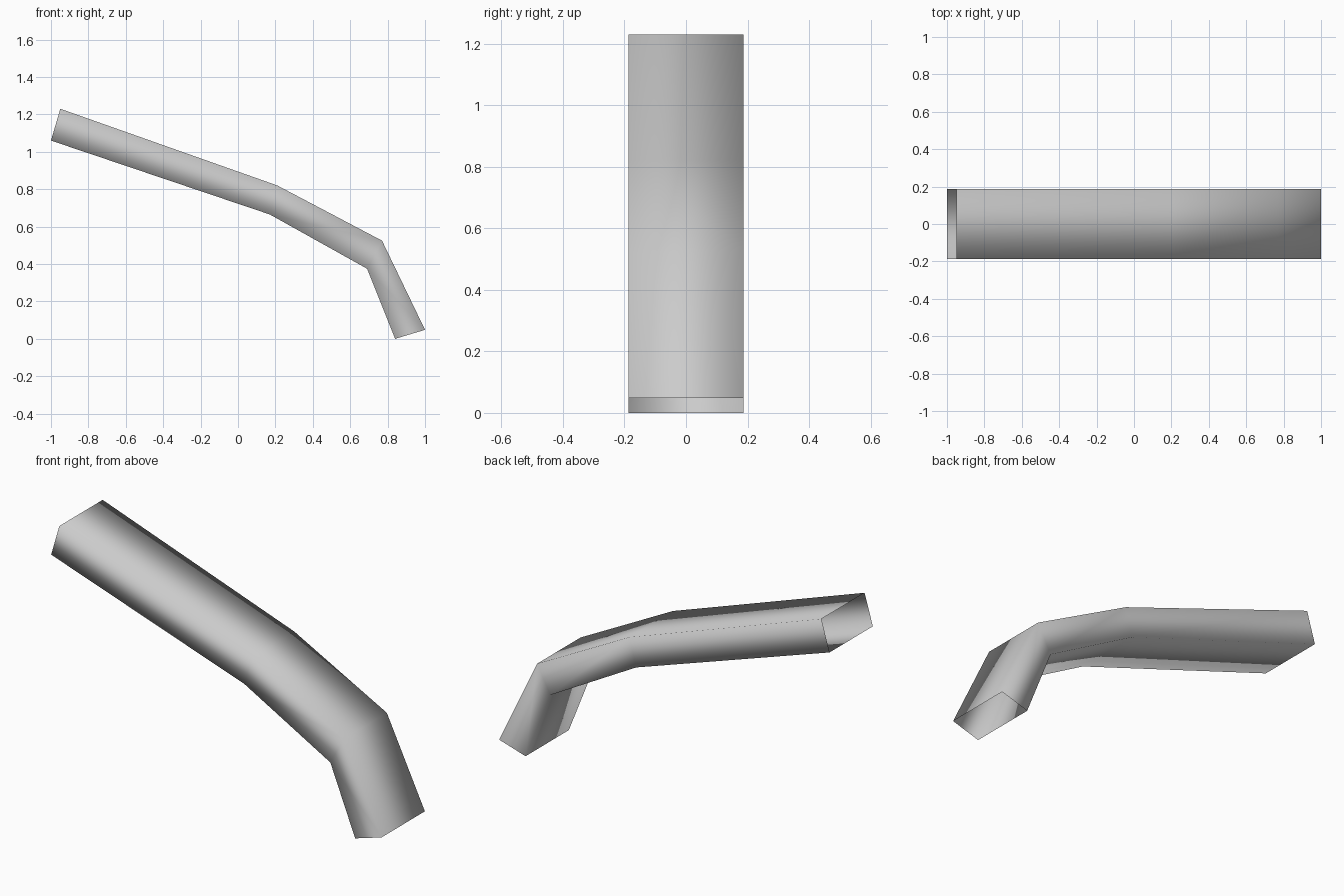
import bpy
import bmesh

cube = bpy.data.objects.get("Cube")
if cube:
    bpy.data.objects.remove(cube, do_unlink=True)

# Plain grey material
grey = bpy.data.materials.new("plain_grey")
grey.use_nodes = True
colour = (0.6, 0.6, 0.6, 1)
grey.diffuse_color = colour
grey.node_tree.nodes["Principled BSDF"].inputs["Base Color"].default_value = colour

# Upper and lower outlines of the bent duct, as (x, z)
UPPER = [(-0.95, 1.23), (0.21, 0.82), (0.77, 0.525), (1.0, 0.048)]
LOWER = [(-1.0, 1.06), (0.17, 0.665), (0.69, 0.375), (0.84, 0.0)]
HALF_WIDTH = 0.187


def make_duct(name, upper, lower, half):
    """Bridge rectangular rings into a tube with open ends."""
    bm = bmesh.new()
    rings = []
    for (ux, uz), (lx, lz) in zip(upper, lower):
        corners = [(ux, -half, uz), (ux, half, uz), (lx, half, lz), (lx, -half, lz)]
        rings.append([bm.verts.new(c) for c in corners])
    for a, b in zip(rings, rings[1:]):
        for i in range(4):
            j = (i + 1) % 4
            bm.faces.new((a[i], b[i], b[j], a[j]))
    # Outward normals: the first face is the top one
    bm.normal_update()
    bm.faces.ensure_lookup_table()
    if bm.faces[0].normal.z < 0:
        bmesh.ops.reverse_faces(bm, faces=bm.faces[:])
    for face in bm.faces:
        face.smooth = True
    mesh = bpy.data.meshes.new(name)
    bm.to_mesh(mesh)
    bm.free()
    mesh.materials.append(grey)
    obj = bpy.data.objects.new(name, mesh)
    bpy.context.collection.objects.link(obj)
    return obj


make_duct("bent_duct", UPPER, LOWER, HALF_WIDTH)
